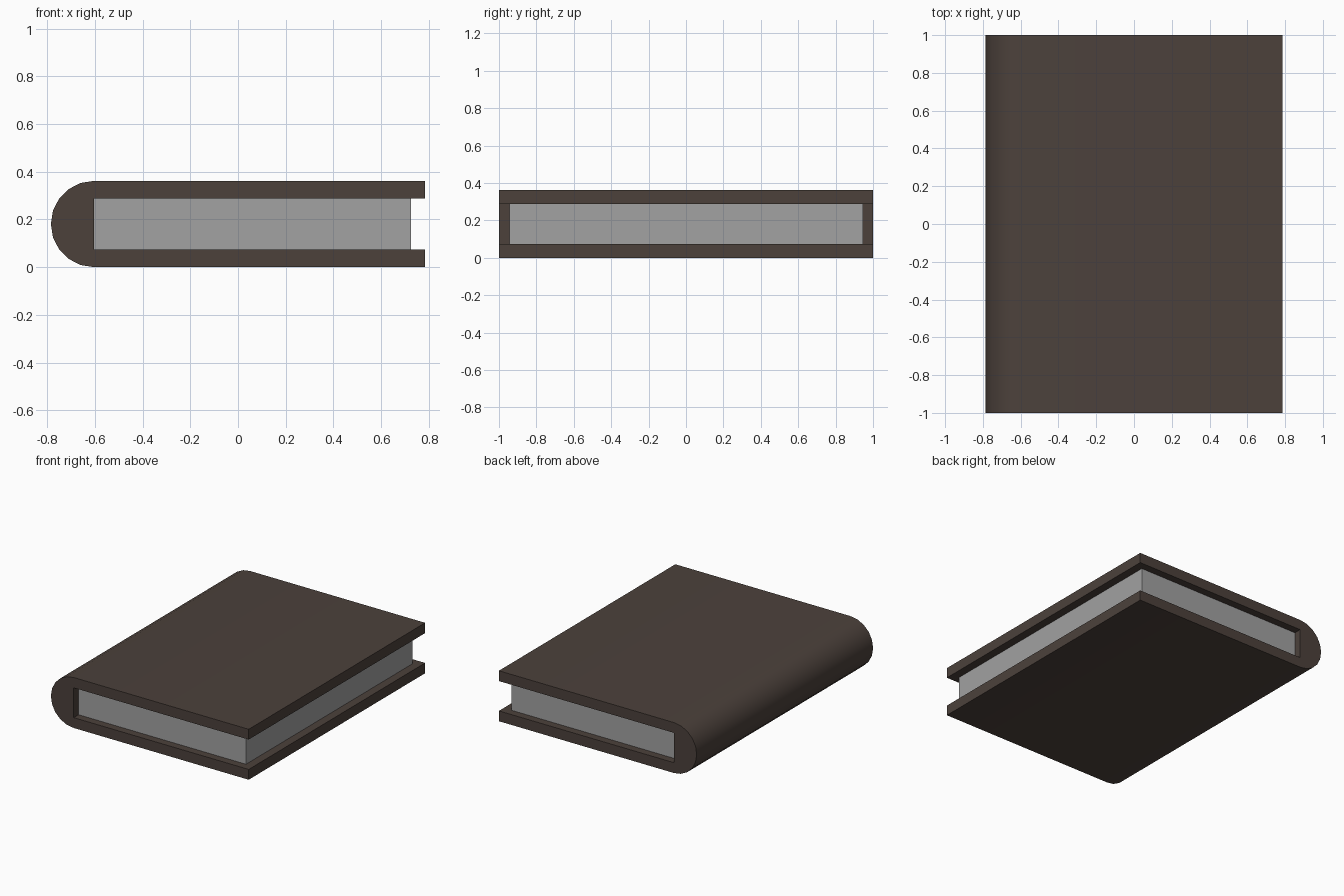
import bpy, bmesh, math

if "Cube" in bpy.data.objects:
    bpy.data.objects.remove(bpy.data.objects["Cube"])

H, T = 0.362, 0.074          # book height, cover thickness
X_SPINE, X_EDGE = -0.604, 0.785
R = H / 2
ARC = 10                     # facets around the spine


def material(name, rgb):
    m = bpy.data.materials.new(name)
    m.diffuse_color = (*rgb, 1)
    m.use_nodes = True
    m.node_tree.nodes["Principled BSDF"].inputs["Base Color"].default_value = m.diffuse_color
    return m


def extrude_profile(name, pts, half_depth, mat):
    """Extrude an x/z outline along y."""
    bm = bmesh.new()
    face = bm.faces.new([bm.verts.new((x, -half_depth, z)) for x, z in pts])
    out = bmesh.ops.extrude_face_region(bm, geom=[face])
    verts = [g for g in out["geom"] if isinstance(g, bmesh.types.BMVert)]
    bmesh.ops.translate(bm, verts=verts, vec=(0, 2 * half_depth, 0))
    bmesh.ops.recalc_face_normals(bm, faces=bm.faces)
    me = bpy.data.meshes.new(name)
    bm.to_mesh(me)
    bm.free()
    me.materials.append(mat)
    ob = bpy.data.objects.new(name, me)
    bpy.context.collection.objects.link(ob)
    return ob


leather = material("brown_cover", (0.072, 0.053, 0.044))
paper = material("grey_pages", (0.36, 0.36, 0.36))

# Cover: two boards joined by a rounded spine, open on three sides
spine = [(X_SPINE - R * math.sin(math.pi * i / ARC),
          R - R * math.cos(math.pi * i / ARC)) for i in range(ARC + 1)]
outline = spine + [(X_EDGE, H), (X_EDGE, H - T), (X_SPINE, H - T),
                   (X_SPINE, T), (X_EDGE, T), (X_EDGE, 0)]
cover = extrude_profile("cover", outline, 1.0, leather)

# Smooth only the rounded spine
bpy.ops.object.select_all(action='DESELECT')
cover.select_set(True)
bpy.context.view_layer.objects.active = cover
bpy.ops.object.shade_smooth_by_angle(angle=math.radians(30))

# Page block, set back from the cover edges
extrude_profile("pages", [(X_SPINE, T), (0.725, T), (0.725, H - T),
                          (X_SPINE, H - T)], 0.945, paper)
